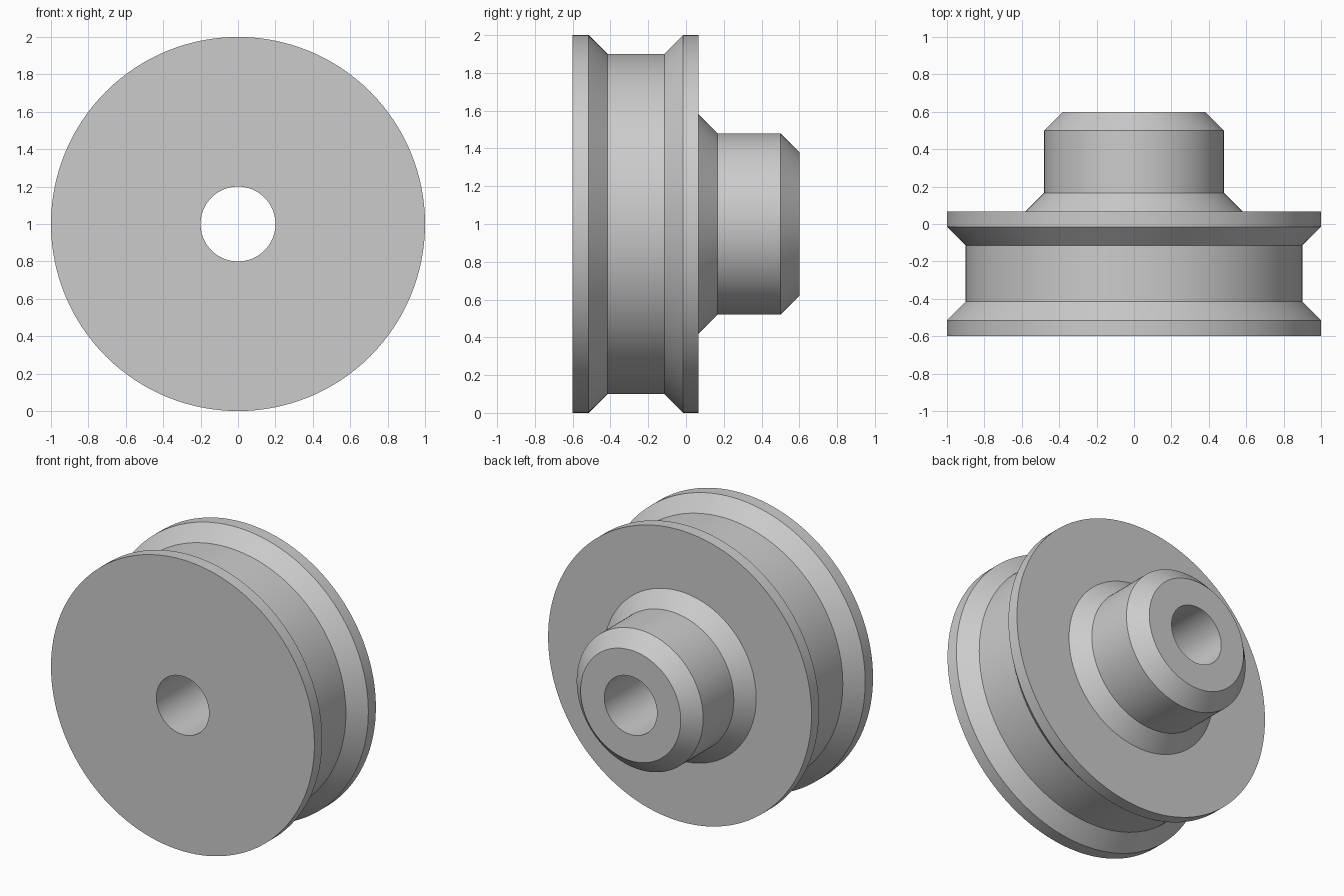
import bpy, bmesh, math

cube = bpy.data.objects.get("Cube")
if cube:
    bpy.data.objects.remove(cube, do_unlink=True)

SEGMENTS = 128
AXIS_Z = 1.0

# Plain grey metal
grey = bpy.data.materials.new("light_grey")
grey.use_nodes = True
colour = (0.6, 0.6, 0.6, 1)
grey.diffuse_color = colour
grey.node_tree.nodes["Principled BSDF"].inputs["Base Color"].default_value = colour


def lathe(name, profile):
    """Turn a closed (y, radius) profile around the wheel axis."""
    bm = bmesh.new()
    rings = []
    for i in range(SEGMENTS):
        a = 2 * math.pi * i / SEGMENTS
        rings.append([bm.verts.new((r * math.cos(a), y, AXIS_Z + r * math.sin(a)))
                      for y, r in profile])
    n = len(profile)
    for i, ring in enumerate(rings):
        nxt = rings[(i + 1) % SEGMENTS]
        for j in range(n):
            k = (j + 1) % n
            bm.faces.new((ring[j], ring[k], nxt[k], nxt[j]))
    bmesh.ops.recalc_face_normals(bm, faces=bm.faces)
    mesh = bpy.data.meshes.new(name)
    bm.to_mesh(mesh)
    bm.free()
    mesh.materials.append(grey)
    obj = bpy.data.objects.new(name, mesh)
    bpy.context.collection.objects.link(obj)
    bpy.ops.object.select_all(action="DESELECT")
    obj.select_set(True)
    bpy.context.view_layer.objects.active = obj
    bpy.ops.object.shade_smooth_by_angle(angle=math.radians(30))
    return obj


bore = 0.2
# Grooved rim, then the flared and chamfered hub, bored through
lathe("pulley_wheel", [
    (-0.6, bore),
    (-0.6, 1.0), (-0.515, 1.0), (-0.415, 0.9),
    (-0.115, 0.9), (-0.015, 1.0), (0.067, 1.0),
    (0.067, 0.58), (0.167, 0.48),
    (0.5, 0.48), (0.6, 0.38),
    (0.6, bore),
])
